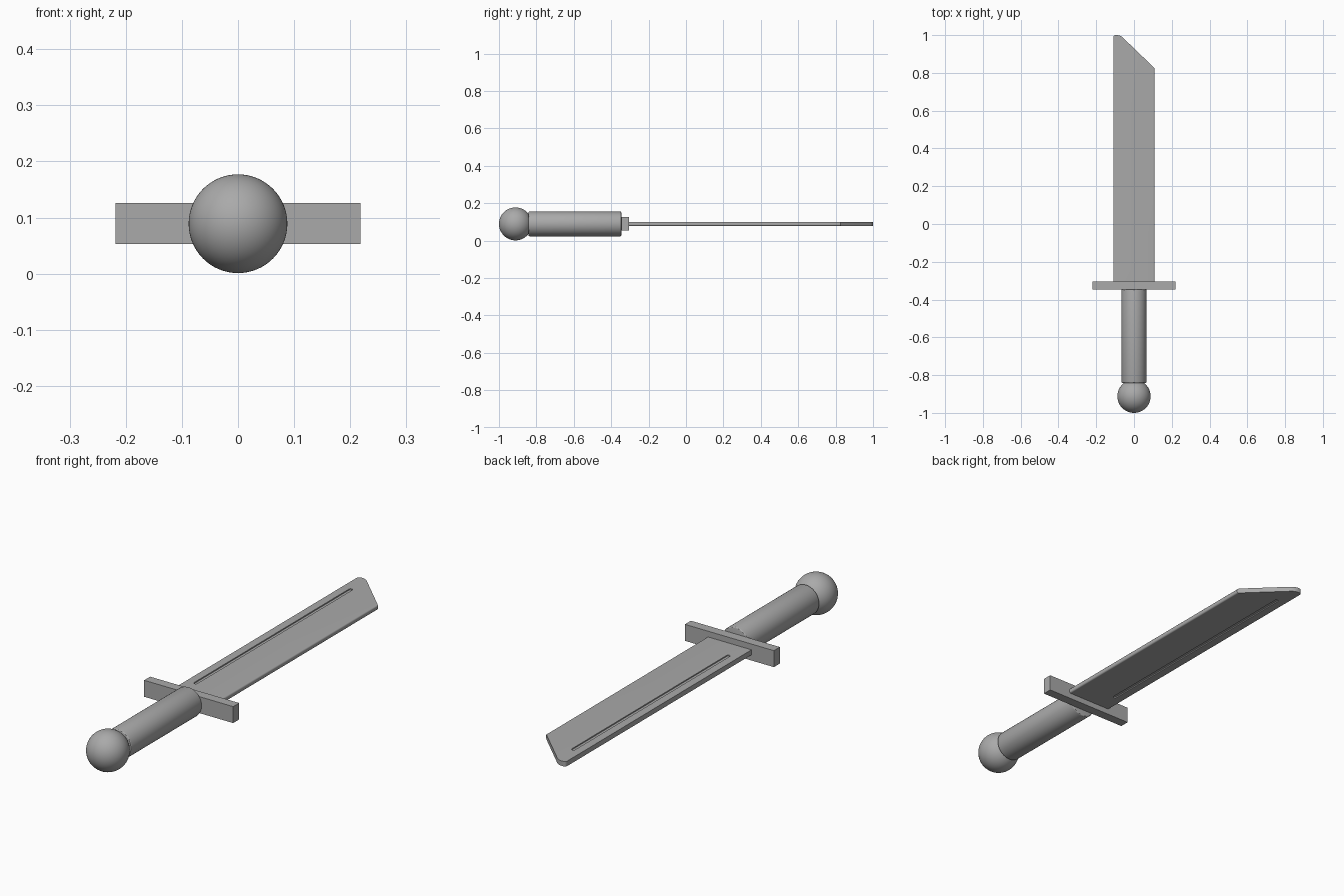
import bpy
import bmesh
from math import pi, cos, sin
from mathutils import Vector

cube = bpy.data.objects.get("Cube")
if cube:
    bpy.data.objects.remove(cube, do_unlink=True)

AXIS_Z = 0.089       # height of the centre line
HALF_BLADE = 0.109   # half of the blade width
GUARD_TOP = -0.304   # where the blade leaves the guard

metal = bpy.data.materials.new("grey metal")
GREY = (0.4, 0.4, 0.4, 1)
metal.use_nodes = True
metal.diffuse_color = GREY
metal.node_tree.nodes["Principled BSDF"].inputs["Base Color"].default_value = GREY


def finish(obj, name, smooth=True):
    obj.name = obj.data.name = name
    obj.data.materials.clear()
    obj.data.materials.append(metal)
    bpy.ops.object.select_all(action="DESELECT")
    obj.select_set(True)
    bpy.context.view_layer.objects.active = obj
    bpy.ops.object.transform_apply(location=False, rotation=True, scale=True)
    if smooth:
        bpy.ops.object.shade_smooth_by_angle(angle=pi / 6)
    return obj


def apply_modifiers(obj):
    bpy.context.view_layer.objects.active = obj
    for name in [m.name for m in obj.modifiers]:
        bpy.ops.object.modifier_apply(modifier=name)


def arc(cx, cy, radius, start, end, steps=10):
    angles = [start + (end - start) * i / steps for i in range(steps + 1)]
    return [(cx + radius * cos(a), cy + radius * sin(a)) for a in angles]


def plate(name, outline, z0, z1):
    """Extrude a flat outline between two heights."""
    bm = bmesh.new()
    base = bm.faces.new([bm.verts.new((x, y, z0)) for x, y in outline])
    top = bmesh.ops.extrude_face_region(bm, geom=[base])["geom"]
    verts = [v for v in top if isinstance(v, bmesh.types.BMVert)]
    bmesh.ops.translate(bm, verts=verts, vec=Vector((0, 0, z1 - z0)))
    bmesh.ops.recalc_face_normals(bm, faces=bm.faces)
    mesh = bpy.data.meshes.new(name)
    bm.to_mesh(mesh)
    bm.free()
    obj = bpy.data.objects.new(name, mesh)
    bpy.context.collection.objects.link(obj)
    return obj


# Pommel ball
bpy.ops.mesh.primitive_uv_sphere_add(segments=64, ring_count=32, radius=0.088,
                                     location=(0, -0.912, AXIS_Z), rotation=(pi / 2, 0, 0))
finish(bpy.context.object, "pommel")

# Round grip with softened end rims
bpy.ops.mesh.primitive_cylinder_add(vertices=64, radius=0.066, depth=0.496,
                                    location=(0, -0.594, AXIS_Z), rotation=(pi / 2, 0, 0))
grip = bpy.context.object
bevel = grip.modifiers.new("rims", "BEVEL")
bevel.width, bevel.segments = 0.005, 3
apply_modifiers(grip)
finish(grip, "grip")

# Straight crossguard
bpy.ops.mesh.primitive_cube_add(size=1, location=(0, -0.325, AXIS_Z))
guard = bpy.context.object
guard.scale = (0.437, 0.042, 0.073)
finish(guard, "crossguard", smooth=False)

# Blade with a slanted tip and a rounded point
outline = [(-HALF_BLADE, GUARD_TOP - 0.01), (HALF_BLADE, GUARD_TOP - 0.01), (HALF_BLADE, 0.825)]
outline += arc(-0.092, 0.952, 0.048, pi / 4, pi / 2)
outline += arc(-0.097, 0.988, 0.012, pi / 2, pi, 5)
blade = plate("blade", outline, AXIS_Z - 0.011, AXIS_Z + 0.011)

# Round over the long cutting edge
bm = bmesh.new()
bm.from_mesh(blade.data)
long_edges = [e for e in bm.edges
              if e.calc_length() > 0.5 and all(v.co.x > 0.1 for v in e.verts)]
bmesh.ops.bevel(bm, geom=long_edges, offset=0.007, segments=5, profile=0.5, affect="EDGES")
bm.to_mesh(blade.data)
bm.free()

# Fuller groove cut into both flat sides
slot = arc(-0.065, 0.882, 0.008, 0, pi) + arc(-0.065, -0.203, 0.008, pi, 2 * pi)
for side in (1, -1):
    z0, z1 = sorted((AXIS_Z + side * 0.006, AXIS_Z + side * 0.03))
    cutter = plate("groove_cutter", slot, z0, z1)
    cutter.hide_render = True
    cut = blade.modifiers.new("groove", "BOOLEAN")
    cut.operation, cut.object, cut.solver = "DIFFERENCE", cutter, "EXACT"
    apply_modifiers(blade)
    bpy.data.objects.remove(cutter, do_unlink=True)
finish(blade, "blade")
